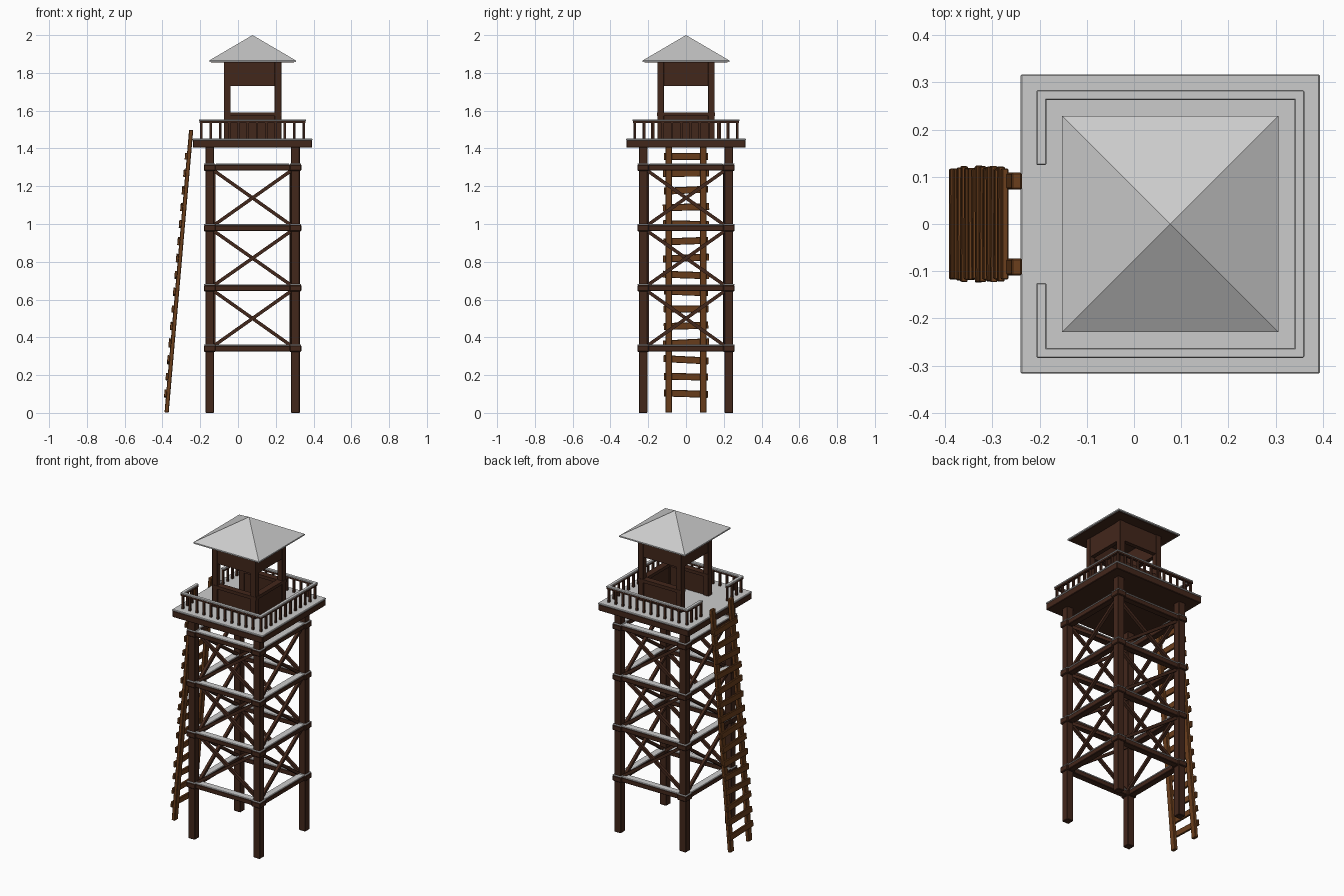
import bpy, bmesh, math, random
from mathutils import Vector, Matrix

if "Cube" in bpy.data.objects:
    bpy.data.objects.remove(bpy.data.objects["Cube"])

random.seed(4)
CX = 0.077  # tower centre in x


def mat(name, rgb):
    m = bpy.data.materials.new(name)
    m.diffuse_color = (*rgb, 1)
    m.use_nodes = True
    m.node_tree.nodes["Principled BSDF"].inputs["Base Color"].default_value = m.diffuse_color
    return m


DARK = mat("dark_wood", (0.055, 0.02, 0.011))
WARM = mat("ladder_wood", (0.15, 0.05, 0.012))


def finish(name, bm, material=None, bevel=0.0):
    me = bpy.data.meshes.new(name)
    bm.to_mesh(me)
    bm.free()
    ob = bpy.data.objects.new(name, me)
    bpy.context.collection.objects.link(ob)
    if material:
        me.materials.append(material)
    if bevel:
        b = ob.modifiers.new("bevel", 'BEVEL')
        b.width, b.segments = bevel, 1
    return ob


def box(bm, c, s, rot=None):
    m = Matrix.Translation(c) @ (rot or Matrix()) @ Matrix.Diagonal((*s, 1))
    bmesh.ops.create_cube(bm, size=1, matrix=m)


def bar(bm, a, b, w, d):
    # square-section bar from a to b
    a, b = Vector(a), Vector(b)
    box(bm, (a + b) / 2, (w, d, (b - a).length),
        (b - a).to_track_quat('Z', 'Y').to_matrix().to_4x4())


def four_sides(build, sides=range(4)):
    # build() makes the front side around the origin; copies turn about the tower axis
    bm = bmesh.new()
    for k in sides:
        part = bmesh.new()
        build(part)
        part.transform(Matrix.Translation((CX, 0, 0)) @ Matrix.Rotation(k * math.pi / 2, 4, 'Z'))
        tmp = bpy.data.meshes.new("tmp")
        part.to_mesh(tmp)
        part.free()
        bm.from_mesh(tmp)
        bpy.data.meshes.remove(tmp)
    return bm


L = 0.227
LEVELS = [0.34, 0.66, 0.978, 1.298]

# legs and the collars at each level
finish("legs", four_sides(lambda bm: box(bm, (L, -L, 0.705), (0.046, 0.046, 1.41))), DARK, 0.003)


def collars(bm):
    for z in LEVELS:
        box(bm, (L, -L, z), (0.062, 0.062, 0.034))


finish("leg_collars", four_sides(collars), DARK, 0.004)


# horizontal beams with snow on top
def beams(bm):
    for z in LEVELS:
        box(bm, (0, -L, z), (2 * L, 0.042, 0.03))


def beam_snow(bm):
    for z in LEVELS:
        box(bm, (0, -L, z + 0.0175), (0.392, 0.044, 0.007))
        box(bm, (L, -L, z + 0.019), (0.06, 0.06, 0.006))


finish("cross_beams", four_sides(beams), DARK, 0.003)
finish("beam_snow", four_sides(beam_snow), None, 0.002)


# diagonal braces
def braces(bm):
    for lo, hi in zip(LEVELS, LEVELS[1:]):
        for s, y in ((1, -0.222), (-1, -0.204)):
            bar(bm, (-0.205 * s, y, lo + 0.015), (0.205 * s, y, hi - 0.015), 0.018, 0.018)


finish("braces", four_sides(braces), DARK)

# platform deck and snow cover
bm = bmesh.new()
box(bm, (CX, 0, 1.424), (0.63, 0.63, 0.04))
finish("platform", bm, DARK, 0.003)
bm = bmesh.new()
box(bm, (CX, 0, 1.448), (0.634, 0.634, 0.01))
finish("platform_snow", bm, None, 0.003)

# railing, open on the ladder side
R = 0.273


def balusters(bm):
    for i in range(11):
        box(bm, (-0.27 + i * 0.049, -R, 1.494), (0.012, 0.012, 0.09))


def rail(bm):
    box(bm, (0, -R, 1.541), (2 * R + 0.016, 0.016, 0.012))


def rail_snow(bm):
    box(bm, (0, -R, 1.55), (2 * R + 0.02, 0.021, 0.009))


CLOSED = (0, 1, 2)
finish("balusters", four_sides(balusters, CLOSED), DARK)
finish("handrails", four_sides(rail, CLOSED), DARK)
finish("handrail_snow", four_sides(rail_snow, CLOSED), None, 0.002)
wood, snow = bmesh.new(), bmesh.new()
for s in (-1, 1):
    for i in range(4):
        box(wood, (CX - R, s * (0.132 + i * 0.046), 1.494), (0.012, 0.012, 0.09))
    box(wood, (CX - R, s * 0.203, 1.541), (0.016, 0.156, 0.012))
    box(snow, (CX - R, s * 0.204, 1.55), (0.021, 0.158, 0.009))
finish("entry_rails", wood, DARK)
finish("entry_rail_snow", snow, None, 0.002)

# cabin: posts, upper walls, and lower walls with a sill; the ladder side is a doorway
H = 0.134
finish("cabin_posts", four_sides(lambda bm: box(bm, (H, -H, 1.655), (0.036, 0.036, 0.41))), DARK, 0.002)
finish("cabin_upper_walls", four_sides(lambda bm: box(bm, (0, -H - 0.002, 1.796), (2 * H, 0.026, 0.132))), DARK)


def lower_wall(bm):
    box(bm, (0, -H, 1.511), (2 * H, 0.022, 0.122))
    box(bm, (0, -H, 1.581), (2 * H + 0.036, 0.04, 0.02))


finish("cabin_lower_walls", four_sides(lower_wall, CLOSED), DARK)

# roof: wooden underside and snowy pyramid
bm = bmesh.new()
box(bm, (CX, 0, 1.858), (0.44, 0.44, 0.008))
finish("roof_boards", bm, DARK)
bm = bmesh.new()
rot = Matrix.Rotation(math.pi / 4, 4, 'Z')
box(bm, (CX, 0, 1.862), (0.458, 0.458, 0.008))
bmesh.ops.create_cone(bm, cap_ends=True, segments=4, radius1=0.229 * math.sqrt(2), radius2=0,
                      depth=0.134, matrix=Matrix.Translation((CX, 0, 1.933)) @ rot)
finish("roof_snow", bm)

# leaning ladder with slightly crooked rungs
bottom, top = Vector((-0.378, 0, 0.002)), Vector((-0.248, 0, 1.498))
axis = top - bottom
tilt = axis.to_track_quat('Z', 'Y').to_matrix().to_4x4()
lean = Matrix.Rotation(math.atan2(axis.x, axis.z), 4, 'Y')
bm = bmesh.new()
for s in (-1, 1):
    box(bm, (bottom + top) / 2 + Vector((0, s * 0.091, 0)), (0.022, 0.036, axis.length), lean)
finish("ladder_rails", bm, WARM, 0.003)
bm = bmesh.new()
for i in range(15):
    p = bottom + axis * ((0.1 + i * 0.09) / 1.5) + Vector((-0.014, 0, 0))
    crooked = lean @ Matrix.Rotation(random.uniform(-0.06, 0.06), 4, 'X')
    box(bm, p, (0.014, random.uniform(0.232, 0.248), 0.036), crooked)
finish("ladder_rungs", bm, WARM, 0.002)
